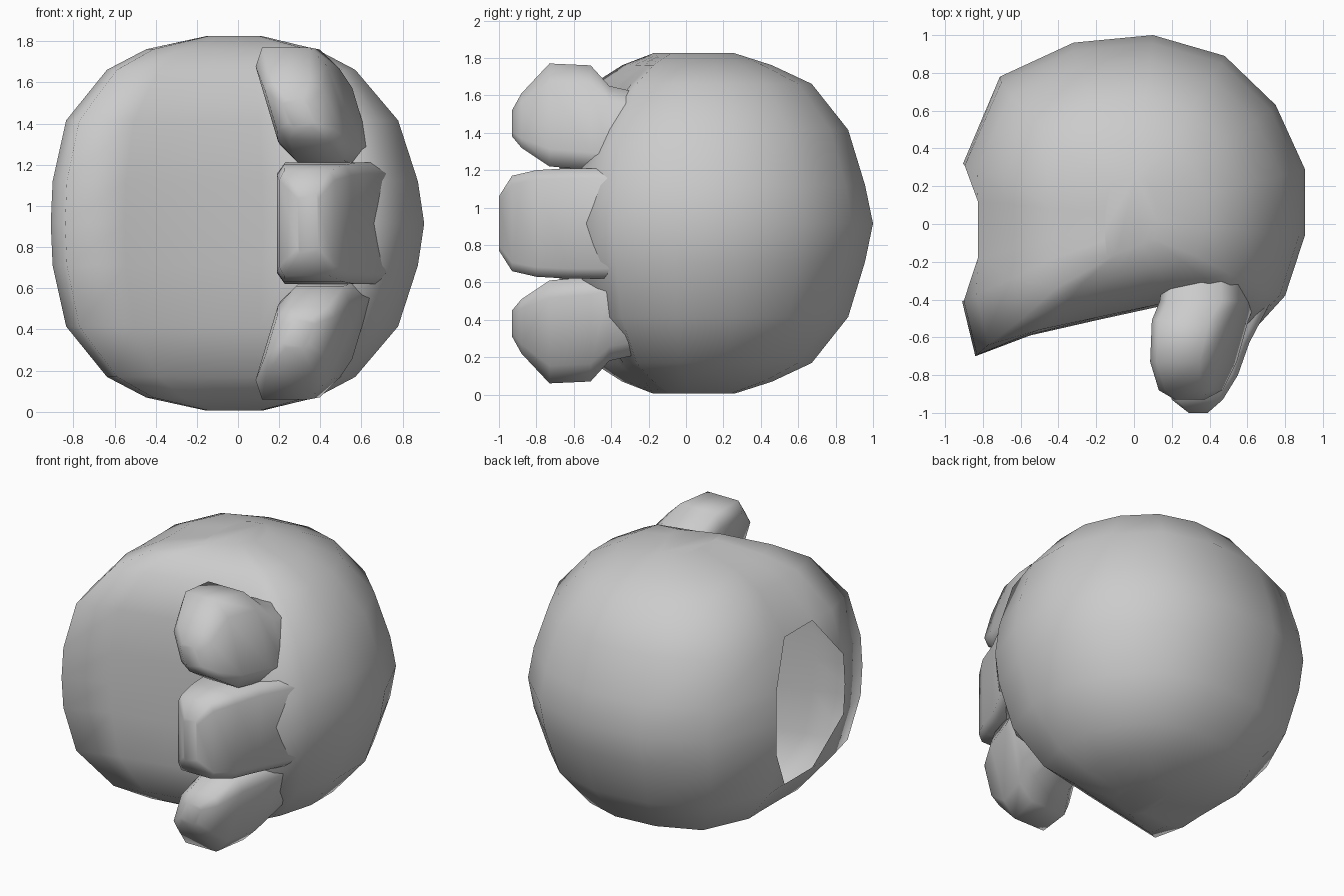
import bpy, bmesh

if "Cube" in bpy.data.objects:
    bpy.data.objects.remove(bpy.data.objects["Cube"])

grey = bpy.data.materials.new("plain grey")
grey.diffuse_color = (0.6, 0.6, 0.6, 1)
grey.use_nodes = True
grey.node_tree.nodes["Principled BSDF"].inputs["Base Color"].default_value = grey.diffuse_color
MID = 0.915


def finish(name, bm):
    bmesh.ops.recalc_face_normals(bm, faces=bm.faces)
    me = bpy.data.meshes.new(name)
    bm.to_mesh(me)
    bm.free()
    me.materials.append(grey)
    for p in me.polygons:
        p.use_smooth = True
    ob = bpy.data.objects.new(name, me)
    bpy.context.collection.objects.link(ob)
    return ob


# Rounded fist body: one plan outline, scaled level by level
outline = [(-.905, .32), (-.90, .13), (-.90, -.20), (-.91, -.41), (-.84, -.70),
           (-.55, -.59), (-.20, -.51), (.12, -.44), (.28, -.42), (.60, -.60),
           (.80, -.38), (.905, -.06), (.905, .29), (.75, .63), (.48, .89),
           (.10, 1.0), (-.32, .96), (-.71, .78)]
# Height fraction, then scale to the left, right, front and back, then front flattening
half = [(.225, .99, .966, .99, .955, 0), (.55, .918, .86, .92, .86, .45),
        (.82, .70, .63, .73, .655, 1), (.93, .49, .42, .52, .43, 1),
        (1.0, .17, .13, .30, .22, 1)]
levels = [(-h[0],) + h[1:] for h in reversed(half)] + [(0, 1, 1, 1, 1, 0)] + half


def body_point(i, t, left, right, front, back, flat):
    x, y = outline[i]
    # The palm front evens out towards the top and bottom
    if 5 <= i <= 9:
        y += (-.70 + .195 * (x + .84) - y) * flat
    return (x * (left if x < 0 else right),
            .05 + (y - .05) * (front if y < .05 else back), MID + .91 * t)


bm = bmesh.new()
n = len(outline)
rings = [[bm.verts.new(body_point(i, *lv)) for i in range(n)] for lv in levels]
for k in range(len(rings) - 1):
    lo, hi = rings[k], rings[k + 1]
    for i in range(n):
        j = (i + 1) % n
        # Eight-sided wrist opening on the left
        if i < 3 and k in (4, 5):
            continue
        if i < 3 and k in (3, 6):
            near, far = (hi, lo) if k == 3 else (lo, hi)
            if i == 0:
                bm.faces.new((near[0], far[0], far[1]))
            elif i == 2:
                bm.faces.new((near[3], far[3], far[2]))
            continue
        bm.faces.new((lo[i], lo[j], hi[j], hi[i]))
bm.faces.new(rings[0])
bm.faces.new(rings[-1])
bmesh.ops.delete(bm, geom=[v for v in bm.verts if not v.link_faces], context='VERTS')
finish("fist_body", bm)


# Fingers: chamfered box sections (y, left x, right x, low z, high z), leaning by shear
def finger(name, sections, c, shear=0.0, flip=False):
    corners = [(1, c), (c, 1), (-c, 1), (-1, c), (-1, -c), (-c, -1), (c, -1), (1, -c)]
    bm = bmesh.new()
    loops = []
    for y, x0, x1, z0, z1 in sections:
        ring = []
        for u, v in corners:
            dz = v * (z1 - z0) / 2
            x = (x0 + x1) / 2 + u * (x1 - x0) / 2 - shear * dz
            z = (z0 + z1) / 2 + dz
            ring.append(bm.verts.new((x, y, 2 * MID - z if flip else z)))
        loops.append(ring)
    for a, b in zip(loops, loops[1:]):
        for i in range(8):
            j = (i + 1) % 8
            bm.faces.new((a[i], a[j], b[j], b[i]))
    bm.faces.new(loops[-1])
    finish(name, bm)


finger("middle_finger", [(-.15, .28, .74, .64, 1.19), (-.42, .22, .72, .62, 1.21),
                         (-.63, .19, .61, .62, 1.21), (-.80, .19, .55, .63, 1.20),
                         (-.93, .20, .47, .66, 1.17), (-1.0, .29, .39, .77, 1.06)], .82)
outer = [(-.10, .22, .58, 1.20, 1.58), (-.41, .18, .60, 1.20, 1.65),
         (-.51, .15, .55, 1.20, 1.76), (-.73, .14, .49, 1.22, 1.77),
         (-.88, .16, .44, 1.32, 1.61), (-.93, .23, .36, 1.38, 1.52)]
finger("upper_finger", outer, .66, shear=.3)
finger("lower_finger", outer, .66, shear=.3, flip=True)
